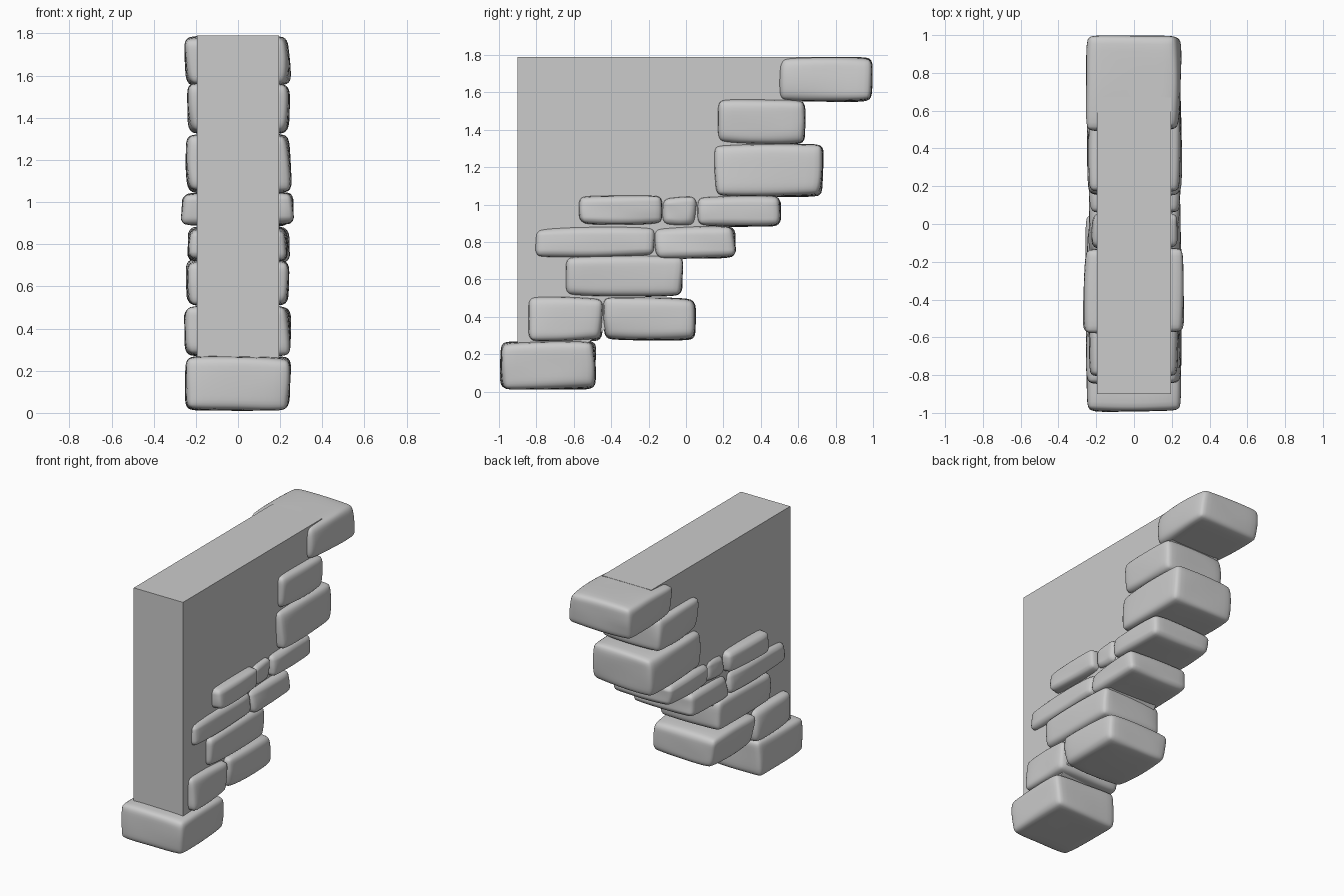
import bpy, bmesh, random
from mathutils import Vector

if "Cube" in bpy.data.objects:
    bpy.data.objects.remove(bpy.data.objects["Cube"])

random.seed(7)


def wall(name, outline, hw):
    # side outline (y, z) extruded across x
    bm = bmesh.new()
    f = bm.faces.new([bm.verts.new((-hw, y, z)) for y, z in outline])
    ext = bmesh.ops.extrude_face_region(bm, geom=[f])
    bmesh.ops.translate(bm, vec=(2 * hw, 0, 0),
                        verts=[v for v in ext["geom"] if isinstance(v, bmesh.types.BMVert)])
    bmesh.ops.recalc_face_normals(bm, faces=bm.faces)
    me = bpy.data.meshes.new(name)
    bm.to_mesh(me)
    bm.free()
    bpy.context.collection.objects.link(bpy.data.objects.new(name, me))


def stone(name, y0, y1, z0, z1, x0, x1):
    # rough block: corners pulled inward, faces bulging, edges rounded
    bm = bmesh.new()
    bmesh.ops.create_cube(bm, size=2)
    bmesh.ops.subdivide_edges(bm, edges=bm.edges[:], cuts=3, use_grid_fill=True)
    lo, hi = Vector((x0, y0, z0)), Vector((x1, y1, z1))
    mid, half = (lo + hi) / 2, (hi - lo) / 2
    corners = [(Vector((a, b, c)),
                Vector((random.uniform(0, .04), random.uniform(0, .03), random.uniform(0, .02))))
               for a in (-1, 1) for b in (-1, 1) for c in (-1, 1)]
    for v in bm.verts:
        p = v.co.copy()
        pull = Vector()
        for c, o in corners:
            w = (1 + p.x * c.x) * (1 + p.y * c.y) * (1 + p.z * c.z) / 8
            pull += o * w * w
        for i in range(3):
            d = pull[i] + random.uniform(0, .006)
            v.co[i] = mid[i] + p[i] * (half[i] - d)
    me = bpy.data.meshes.new(name)
    bm.to_mesh(me)
    bm.free()
    me.shade_smooth()
    ob = bpy.data.objects.new(name, me)
    bpy.context.collection.objects.link(ob)
    bev = ob.modifiers.new("round_edges", "BEVEL")
    bev.width, bev.segments = .032, 2
    bev.limit_method, bev.angle_limit = 'ANGLE', .8
    sub = ob.modifiers.new("smooth", "SUBSURF")
    sub.levels = sub.render_levels = 1


# plain wall core, hidden diagonal edge behind the stones
wall("wall_core", [(-.9, 1.79), (-.9, .2), (-.6, .2), (-.45, .32), (-.1, .6),
                   (.15, .92), (.4, 1.2), (.58, 1.5), (.67, 1.6), (.67, 1.79)], .195)

# stepped corbel stones, bottom to top: y range, z range, x range
stones = [
    ("base_stone", -1.0, -.475, .005, .275, -.255, .255),
    ("course_1_front", -.85, -.437, .265, .515, -.265, .255),
    ("course_1_back", -.45, .06, .265, .51, -.26, .26),
    ("course_2", -.655, -.01, .5, .735, -.25, .25),
    ("course_3_front", -.815, -.16, .71, .89, -.245, .245),
    ("course_3_back", -.175, .27, .705, .89, -.245, .25),
    ("course_4_front", -.585, -.123, .88, 1.055, -.275, .27),
    ("course_4_middle", -.135, .067, .88, 1.05, -.235, .235),
    ("course_4_back", .055, .515, .875, 1.055, -.25, .25),
    ("course_5", .145, .74, 1.035, 1.33, -.26, .26),
    ("course_6", .165, .645, 1.315, 1.57, -.25, .255),
    ("top_stone", .485, 1.005, 1.545, 1.797, -.26, .257),
]
for s in stones:
    stone(*s)
